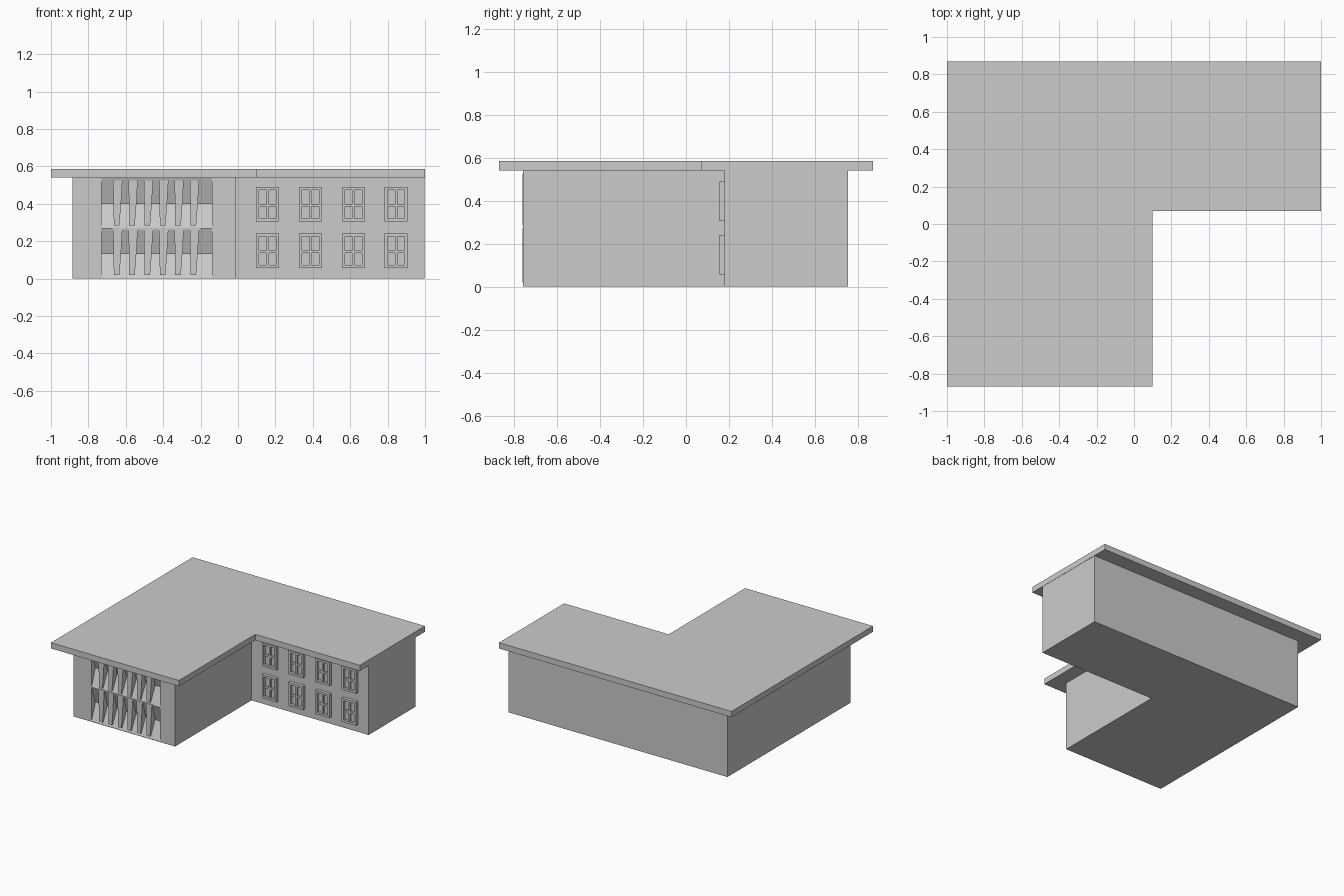
import bpy, bmesh

if "Cube" in bpy.data.objects:
    bpy.data.objects.remove(bpy.data.objects["Cube"])


def prism(name, pts, axis, lo, hi):
    """Extrude a 2D outline along z (pts = x,y) or along x (pts = y,z)."""
    bm = bmesh.new()
    put = (lambda p, t: (p[0], p[1], t)) if axis == 'z' else (lambda p, t: (t, p[0], p[1]))
    a = [bm.verts.new(put(p, lo)) for p in pts]
    b = [bm.verts.new(put(p, hi)) for p in pts]
    bm.faces.new(a[::-1])
    bm.faces.new(b)
    for i in range(len(pts)):
        j = (i + 1) % len(pts)
        bm.faces.new((a[i], a[j], b[j], b[i]))
    return finish(name, bm)


def finish(name, bm):
    bmesh.ops.recalc_face_normals(bm, faces=bm.faces)
    me = bpy.data.meshes.new(name)
    bm.to_mesh(me)
    bm.free()
    ob = bpy.data.objects.new(name, me)
    bpy.context.collection.objects.link(ob)
    return ob


def add_box(bm, x0, x1, y0, y1, z0, z1):
    vs = bmesh.ops.create_cube(bm, size=1)['verts']
    for v in vs:
        v.co = (x1 if v.co.x > 0 else x0, y1 if v.co.y > 0 else y0, z1 if v.co.z > 0 else z0)


def ell(x0, x1, y0, y1, xn, yn):
    return [(x0, y0), (xn, y0), (xn, yn), (x1, yn), (x1, y1), (x0, y1)]


FRONT = -0.76

# L-shaped walls and overhanging flat roof
walls = prism("walls", ell(-0.885, 0.998, FRONT, 0.755, -0.01, 0.18), 'z', 0, 0.54)
prism("roof", ell(-1, 1, -0.87, 0.87, 0.10, 0.07), 'z', 0.54, 0.585)

# folded recess in the front wall: one inward V per storey
D = 0.05
cut = prism("recess_cutter", [(-0.9, 0.003), (FRONT + 0.002, 0.003), (FRONT + D, 0.135),
                              (FRONT + 0.002, 0.268), (FRONT + D, 0.402),
                              (FRONT + 0.002, 0.537), (-0.9, 0.537)], 'x', -0.73, -0.14)
mod = walls.modifiers.new("recess", 'BOOLEAN')
mod.operation = 'DIFFERENCE'
mod.solver = 'EXACT'
mod.object = cut
cut.hide_render = True
cut.hide_set(True)

# thin ledge between storeys
bm = bmesh.new()
add_box(bm, -0.67, -0.20, FRONT - 0.002, FRONT + 0.02, 0.263, 0.273)
finish("storey_ledge", bm)

# leaning tapered fins standing in each fold
for s, (zb, zt) in enumerate([(0.02, 0.265), (0.285, 0.525)]):
    bm = bmesh.new()
    for i in range(6):
        x = -0.643 + i * 0.082
        zm = (zb + zt) / 2
        rings = []
        for z, dx, half, dep in ((zb, -0.006, 0.015, 0.008), (zm, -0.002, 0.02, D),
                                 (zt, 0.0, 0.025, 0.008)):
            y0 = FRONT - 0.002
            rings.append([bm.verts.new((x + dx + sx * half, y, z))
                          for sx, y in ((-1, y0), (1, y0), (1, FRONT + dep), (-1, FRONT + dep))])
        for a, b in zip(rings, rings[1:]):
            for k in range(4):
                m = (k + 1) % 4
                bm.faces.new((a[k], a[m], b[m], b[k]))
        bm.faces.new(rings[0][::-1])
        bm.faces.new(rings[-1])
    finish(("lower_fins", "upper_fins")[s], bm)

# four-pane windows on the wing facing the front
for row, z in (("lower", 0.056), ("upper", 0.305)):
    for c in range(4):
        x, w, h = 0.097 + c * 0.229, 0.123, 0.184
        bm = bmesh.new()
        add_box(bm, x, x + w, 0.174, 0.181, z, z + h)
        for x0, x1, y in ((0, 0.016, 0.155), (w - 0.016, w, 0.155), (0.055, 0.068, 0.162)):
            add_box(bm, x + x0, x + x1, y, 0.181, z, z + h)
        for z0, z1, y in ((0, 0.016, 0.155), (h - 0.016, h, 0.155), (0.08, 0.094, 0.162)):
            add_box(bm, x + 0.016, x + w - 0.016, y, 0.181, z + z0, z + z1)
        finish(f"{row}_window_{c + 1}", bm)
